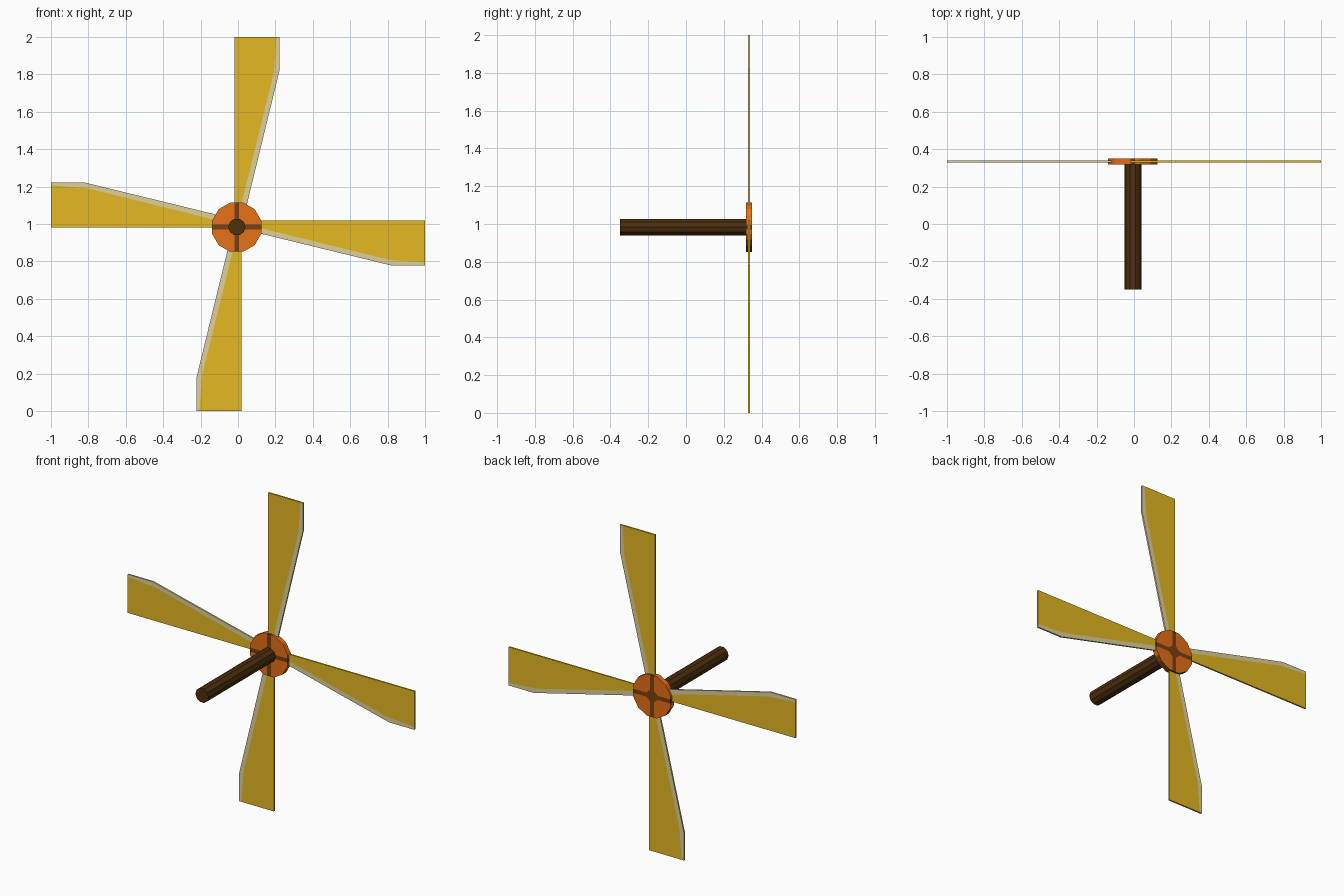
import bpy, bmesh, math
from mathutils import Vector, Matrix

if "Cube" in bpy.data.objects:
    bpy.data.objects.remove(bpy.data.objects["Cube"])


def material(name, rgb):
    m = bpy.data.materials.new(name)
    m.diffuse_color = (*rgb, 1)
    m.use_nodes = True
    m.node_tree.nodes["Principled BSDF"].inputs["Base Color"].default_value = m.diffuse_color
    return m


YELLOW = material("sail yellow", (0.78, 0.48, 0.016))
GREY = material("sail edge grey", (0.74, 0.64, 0.33))
ORANGE = material("hub orange", (0.82, 0.165, 0.008))
BROWN = material("hub brown", (0.19, 0.053, 0.005))
DARK = material("shaft dark brown", (0.075, 0.029, 0.004))


def finish(bm, name, mats):
    bmesh.ops.recalc_face_normals(bm, faces=bm.faces)
    me = bpy.data.meshes.new(name)
    bm.to_mesh(me)
    bm.free()
    for m in mats:
        me.materials.append(m)
    ob = bpy.data.objects.new(name, me)
    bpy.context.collection.objects.link(ob)
    return ob


def disc(bm, sides, radius, y0, y1, centre, turn):
    # prism running along y
    rot = Matrix.Rotation(math.radians(90), 4, 'X') @ Matrix.Rotation(turn, 4, 'Z')
    bmesh.ops.create_cone(bm, cap_ends=True, segments=sides, radius1=radius, radius2=radius,
                          depth=y1 - y0,
                          matrix=Matrix.Translation((centre[0], (y0 + y1) / 2, centre[1])) @ rot)


# Sails: one flat tapered profile with a grey strip, turned four times about (0, 1)
OUTLINE = [(-.02, 0), (-.02, 1), (.206, 1), (.192, .81), (-.008, 0),
           (.223, 1), (.223, .825), (.022, 0)]
FACES = [((0, 1, 2, 3, 4), 0), ((2, 5, 6, 3), 1), ((3, 6, 7, 4), 1)]
for i, label in enumerate(["top", "right", "bottom", "left"]):
    bm = bmesh.new()
    a = i * math.pi / 2
    c, s = math.cos(a), math.sin(a)
    v = [bm.verts.new((x * c + z * s, 0.329, 1 - x * s + z * c)) for x, z in OUTLINE]
    for ids, mat in FACES:
        bm.faces.new([v[k] for k in ids]).material_index = mat
    ext = bmesh.ops.extrude_face_region(bm, geom=bm.faces[:], use_keep_orig=True)["geom"]
    bmesh.ops.translate(bm, vec=(0, 0.010, 0),
                        verts=[g for g in ext if isinstance(g, bmesh.types.BMVert)])
    finish(bm, label + "_sail", [YELLOW, GREY])

# Hub: low-poly disc, cut so a brown cross and centre diamond divide the orange pads
HUB = Vector((-0.007, 0, 0.983))
bm = bmesh.new()
disc(bm, 12, 0.136, 0.318, 0.35, (HUB.x, HUB.z), math.radians(15))
cuts = [((1, 0, 0), .013), ((0, 0, 1), .013), ((1, 0, 1), .036), ((1, 0, -1), .036)]
for n, d in cuts:
    n = Vector(n).normalized()
    for side in (-1, 1):
        bmesh.ops.bisect_plane(bm, geom=bm.verts[:] + bm.edges[:] + bm.faces[:],
                               plane_co=HUB + n * d * side, plane_no=n)
for f in bm.faces:
    p = f.calc_center_median() - HUB
    cross = abs(p.x) < .013 or abs(p.z) < .013
    diamond = abs(p.x) + abs(p.z) < .051
    lower_rim = abs(f.normal.y) < .5 and p.z < -.06
    f.material_index = 1 if cross or diamond or lower_rim else 0
finish(bm, "hub", [ORANGE, BROWN])

# Shaft: long low-poly bar towards the front
bm = bmesh.new()
disc(bm, 10, 0.046, -0.35, 0.325, (-0.006, 0.984), math.radians(18))
finish(bm, "shaft", [DARK])
